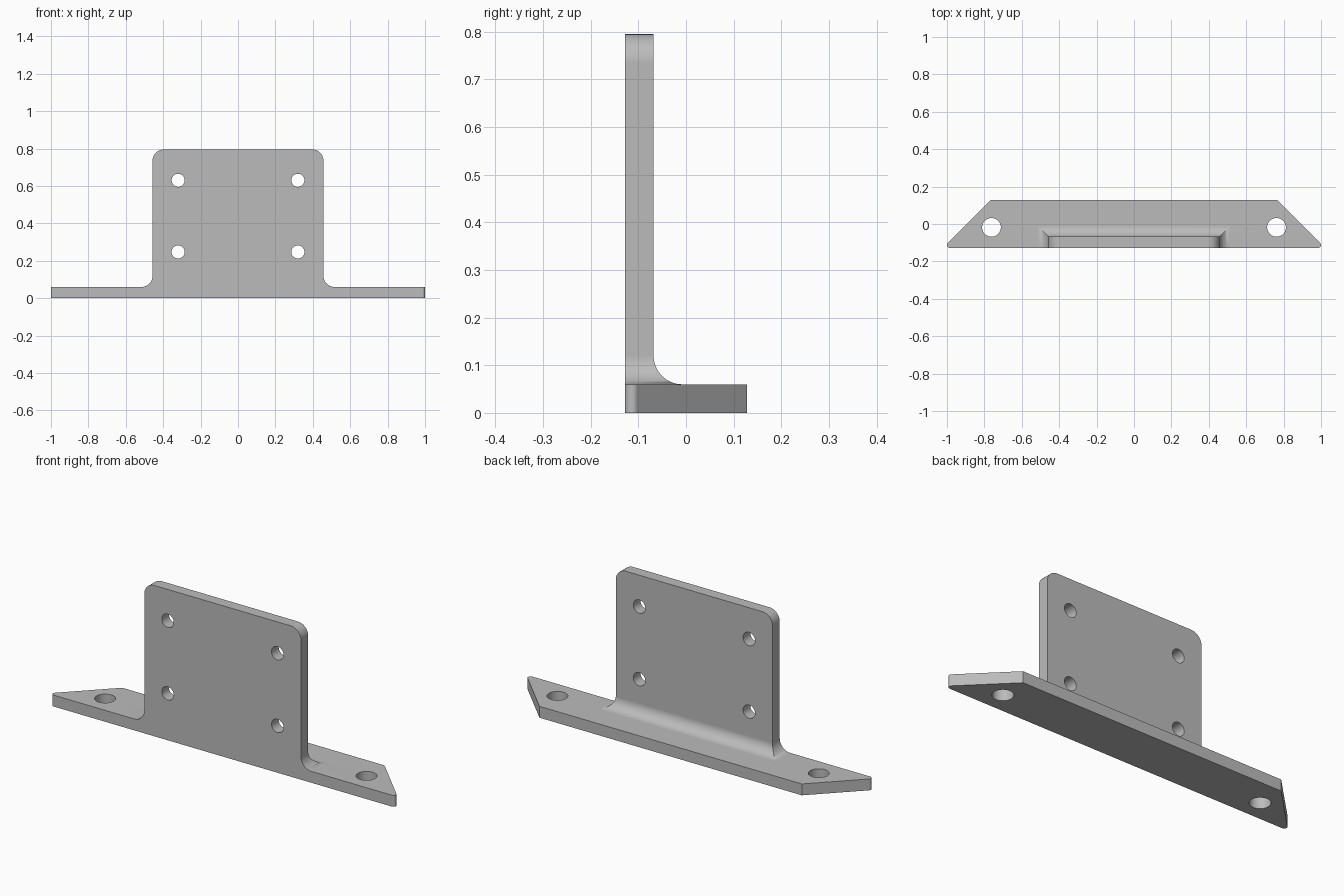
import bpy, bmesh
from math import sin, cos, pi, radians
from mathutils import Matrix

if "Cube" in bpy.data.objects:
    bpy.data.objects.remove(bpy.data.objects["Cube"])

FRONT, BACK = -0.128, 0.128
THICK = 0.06          # both plates
HALF_W, TOP = 0.457, 0.795
R = 0.06              # fillets and rounded corners
STEPS = 16

grey = bpy.data.materials.new("plain grey")
grey.use_nodes = True
colour = (0.5, 0.5, 0.5, 1)
grey.diffuse_color = colour
grey.node_tree.nodes["Principled BSDF"].inputs["Base Color"].default_value = colour


def make_object(name, bm):
    bmesh.ops.recalc_face_normals(bm, faces=bm.faces)
    mesh = bpy.data.meshes.new(name)
    bm.to_mesh(mesh)
    bm.free()
    mesh.materials.append(grey)
    obj = bpy.data.objects.new(name, mesh)
    bpy.context.collection.objects.link(obj)
    return obj


def loft(name, loops):
    """Skin a stack of closed loops and cap both ends."""
    bm = bmesh.new()
    rings = [[bm.verts.new(p) for p in loop] for loop in loops]
    for low, high in zip(rings, rings[1:]):
        n = len(low)
        for i in range(n):
            j = (i + 1) % n
            bm.faces.new((low[i], low[j], high[j], high[i]))
    bm.faces.new(rings[0])
    bm.faces.new(rings[-1])
    return make_object(name, bm)


def boolean(target, tool, operation):
    mod = target.modifiers.new(operation.lower(), "BOOLEAN")
    mod.operation, mod.object, mod.solver = operation, tool, "EXACT"
    bpy.context.view_layer.objects.active = target
    bpy.ops.object.modifier_apply(modifier=mod.name)
    bpy.data.objects.remove(tool)


def drill(target, radius, centre, rotation):
    bm = bmesh.new()
    bmesh.ops.create_cone(bm, cap_ends=True, segments=48, radius1=radius,
                          radius2=radius, depth=0.15,
                          matrix=Matrix.Translation(centre) @ rotation)
    boolean(target, make_object("hole_cutter", bm), "DIFFERENCE")


# Base plate: slanted ends with small rounded front tips
tip = 0.015
right_side = []
for i in range(9):
    a = radians(-90 + 135 * i / 8)
    right_side.append((1 - tip + tip * cos(a), FRONT + tip + tip * sin(a)))
right_side.append((0.765, BACK))
outline = right_side + [(-x, y) for x, y in reversed(right_side)]
bracket = loft("mounting_bracket", [[(x, y, z) for x, y in outline] for z in (0, THICK)])

# Upright plate: mitred fillet at the foot, rounded corners at the top
angles = [pi / 2 * i / STEPS for i in range(STEPS + 1)]
rows = [(R * (1 - sin(a)), THICK + R * (1 - cos(a))) for a in angles]
rows = [(R, THICK / 2)] + rows
rows = [(HALF_W + d, FRONT + THICK + d, z) for d, z in rows]
rows += [(HALF_W - R + R * cos(a), FRONT + THICK, TOP - R + R * sin(a)) for a in angles]
upright = loft("upright_plate", [
    [(-w, FRONT, z), (w, FRONT, z), (w, back, z), (-w, back, z)] for w, back, z in rows])
boolean(bracket, upright, "UNION")

# Bolt holes
for side in (-1, 1):
    drill(bracket, 0.05, (side * 0.762, -0.018, THICK / 2), Matrix())
    for z in (0.247, 0.63):
        drill(bracket, 0.035, (side * 0.32, FRONT + THICK / 2, z), Matrix.Rotation(pi / 2, 4, "X"))

# Merge leftover coplanar strips into clean flat faces
bm = bmesh.new()
bm.from_mesh(bracket.data)
bmesh.ops.remove_doubles(bm, verts=bm.verts, dist=0.00002)
bmesh.ops.dissolve_limit(bm, angle_limit=radians(0.5), verts=bm.verts, edges=bm.edges)
bm.to_mesh(bracket.data)
bm.free()

bpy.ops.object.select_all(action="DESELECT")
bracket.select_set(True)
bpy.context.view_layer.objects.active = bracket
bpy.ops.object.shade_smooth_by_angle(angle=radians(30))
weighted = bracket.modifiers.new("flat_face_normals", "WEIGHTED_NORMAL")
weighted.keep_sharp = True
